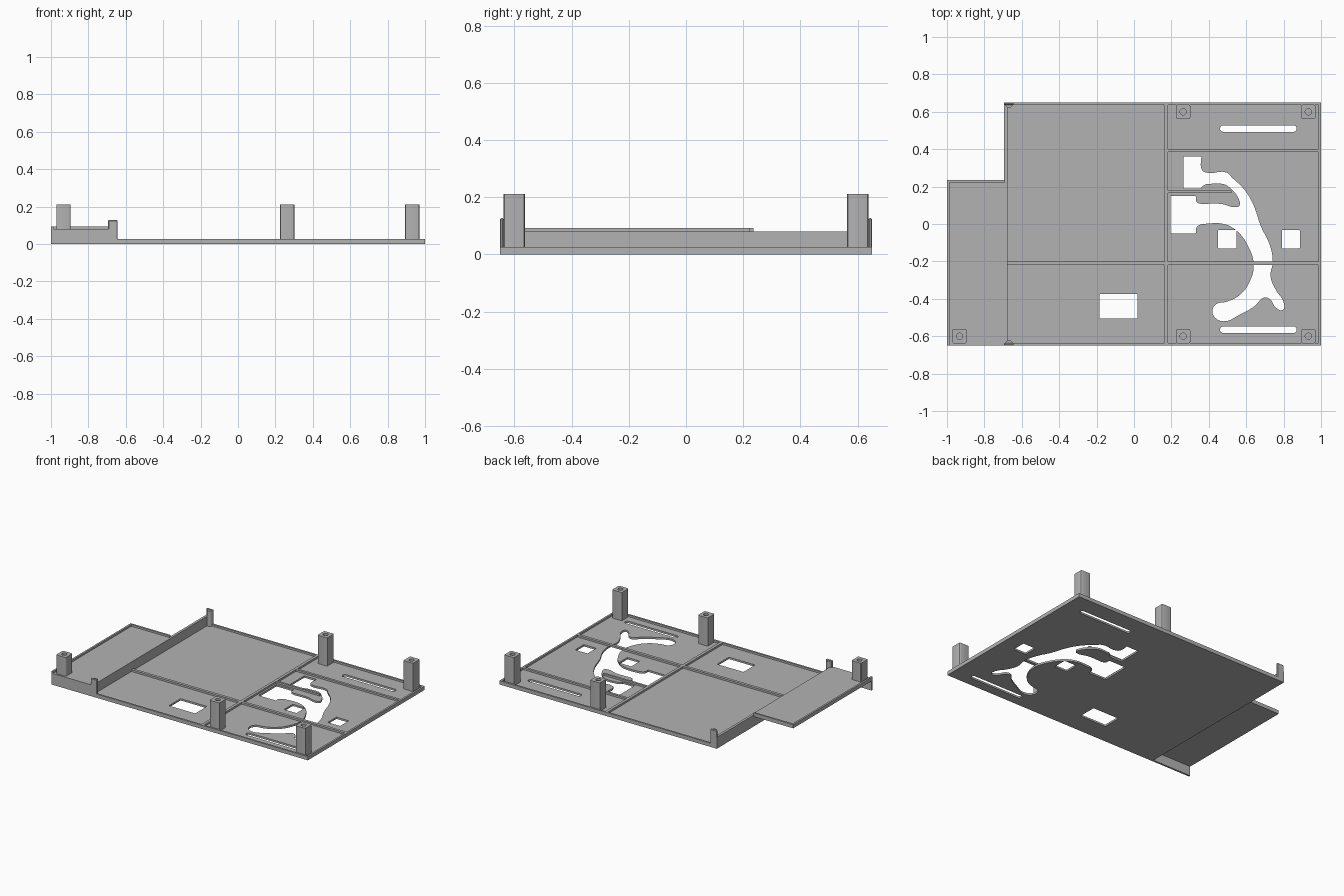
import bpy, bmesh, math

if "Cube" in bpy.data.objects:
    bpy.data.objects.remove(bpy.data.objects["Cube"], do_unlink=True)

# Single plain plastic colour
plastic = bpy.data.materials.new("grey_plastic")
plastic.use_nodes = True
GREY = (0.45, 0.45, 0.45, 1)
plastic.diffuse_color = GREY
plastic.node_tree.nodes["Principled BSDF"].inputs["Base Color"].default_value = GREY

# Shared dimensions
HALF_Y = 0.65         # half depth of the case
STEP_X = -0.69        # where the raised shelf meets the main floor
FLOOR = 0.013         # floor thickness
RIM = 0.026           # height of rims and ribs
SHELF = 0.08          # top of the raised shelf
THIN = 0.013          # wall thickness


def box(name, x0, x1, y0, y1, z0, z1):
    """Axis-aligned block given by its limits."""
    bm = bmesh.new()
    bmesh.ops.create_cube(bm, size=1)
    for v in bm.verts:
        v.co = (x1 if v.co.x > 0 else x0,
                y1 if v.co.y > 0 else y0,
                z1 if v.co.z > 0 else z0)
    mesh = bpy.data.meshes.new(name)
    bm.to_mesh(mesh)
    bm.free()
    mesh.materials.append(plastic)
    obj = bpy.data.objects.new(name, mesh)
    bpy.context.collection.objects.link(obj)
    return obj


def rounded_rect(x0, x1, y0, y1, radius, steps=6):
    """Outline of a rectangle with rounded corners, as sharp points."""
    points = []
    corners = [(x1, y1), (x0, y1), (x0, y0), (x1, y0)]
    for quarter, (cx, cy) in enumerate(corners):
        cx += radius if cx == x0 else -radius
        cy += radius if cy == y0 else -radius
        for i in range(steps + 1):
            a = math.pi / 2 * (quarter + i / steps)
            points.append((cx + radius * math.cos(a), cy + radius * math.sin(a)))
    return points


def slab(name, outlines, z0, z1):
    """Extruded flat shape; the first outline is the edge, the rest are holes.
    Each outline is a pair: points, and a set of points kept sharp (None = all)."""
    curve = bpy.data.curves.new(name, "CURVE")
    curve.dimensions = "2D"
    curve.fill_mode = "BOTH"
    curve.extrude = (z1 - z0) / 2
    curve.resolution_u = 5
    for points, sharp in outlines:
        spline = curve.splines.new("POLY" if sharp is None else "BEZIER")
        spline.use_cyclic_u = True
        if sharp is None:
            spline.points.add(len(points) - 1)
            for p, (x, y) in zip(spline.points, points):
                p.co = (x, y, 0, 1)
        else:
            spline.bezier_points.add(len(points) - 1)
            for p, xy in zip(spline.bezier_points, points):
                p.co = (*xy, 0)
                kind = "VECTOR" if xy in sharp else "AUTO"
                p.handle_left_type = p.handle_right_type = kind
    curve.materials.append(plastic)
    obj = bpy.data.objects.new(name, curve)
    bpy.context.collection.objects.link(obj)
    obj.location.z = (z0 + z1) / 2
    bpy.ops.object.select_all(action="DESELECT")
    obj.select_set(True)
    bpy.context.view_layer.objects.active = obj
    bpy.ops.object.convert(target="MESH")
    obj = bpy.context.object
    bm = bmesh.new()
    bm.from_mesh(obj.data)
    bmesh.ops.remove_doubles(bm, verts=bm.verts, dist=0.0002)
    bmesh.ops.recalc_face_normals(bm, faces=bm.faces)
    bm.to_mesh(obj.data)
    bm.free()
    bpy.ops.object.shade_smooth_by_angle(angle=math.radians(30))
    return obj


# Curved opening: two square pockets joined by a branching crescent
upper_pocket = [(.265, .19), (.265, .36), (.36, .36)]
upper_edge = [(.363, .29), (.385, .275), (.495, .275), (.527, .245), (.585, .19),
              (.635, .11), (.68, -.016), (.725, -.11), (.742, -.2), (.73, -.28),
              (.757, -.35), (.8, -.42), (.795, -.46), (.757, -.445), (.725, -.4),
              (.69, -.395), (.65, -.435), (.565, -.485), (.48, -.52), (.43, -.497),
              (.42, -.46), (.44, -.428), (.49, -.417), (.565, -.38), (.62, -.305),
              (.64, -.215), (.61, -.118), (.55, -.037), (.48, 0), (.36, 0),
              (.335, -.016)]
lower_pocket = [(.33, -.05), (.195, -.05), (.195, .15), (.33, .15)]
tongue = [(.335, .117), (.36, .107), (.47, .107), (.54, .09), (.565, .1),
          (.56, .133), (.52, .187), (.48, .213), (.385, .213), (.363, .198)]
mouth = [(.36, .19)]
opening = upper_pocket + upper_edge + lower_pocket + tongue + mouth
sharp_points = set(upper_pocket + lower_pocket + mouth + [(.36, 0), (.36, .107), (.385, .213)])

# Main floor with slots and windows
holes = [rounded_rect(.46, .87, y - .017, y + .017, .016) for y in (.51, -.565)]
holes += [rounded_rect(x, x + .097, -.13, -.033, .004) for x in (.45, .79)]
holes.append(rounded_rect(-.185, .02, -.505, -.375, .006))
edge = [(STEP_X, -HALF_Y), (1, -HALF_Y), (1, HALF_Y), (STEP_X, HALF_Y)]
slab("main_floor", [(edge, None), (opening, sharp_points)] + [(h, None) for h in holes], 0, FLOOR)

# Outer rims and inner ribs on the floor
box("left_rim", 1 - THIN, 1, -HALF_Y, HALF_Y, FLOOR, RIM)
for name, s in (("front_rim", -1), ("back_rim", 1)):
    y0, y1 = sorted((s * HALF_Y, s * (HALF_Y - THIN)))
    box(name, STEP_X, 1, y0, y1, FLOOR, RIM)
box("cross_rib", .162, .182, -HALF_Y, HALF_Y, FLOOR, RIM)
box("long_rib", STEP_X, 1, -.22, -.2, FLOOR, RIM)
box("back_rib", .18, 1, .385, .402, FLOOR, RIM)
box("tongue_rib", .18, .52, .165, .18, FLOOR, RIM)

# Raised shelf with its walls and lip
box("step_wall", STEP_X - .005, STEP_X + THIN, -HALF_Y, HALF_Y, 0, SHELF)
box("shelf_floor", -1, STEP_X, -HALF_Y, .235, SHELF - THIN, SHELF)
box("shelf_front_wall", -1, STEP_X, -HALF_Y, THIN - HALF_Y, 0, SHELF)
box("shelf_side_lip", -1, THIN - 1, -HALF_Y, .235, SHELF, SHELF + THIN)
box("shelf_back_lip", -1, STEP_X, .235 - THIN, .235, SHELF, SHELF + THIN)

# Corner clips with a rounded inner gusset
for name, s in (("front_clip", -1), ("back_clip", 1)):
    y0, y1 = sorted((s * HALF_Y, s * (HALF_Y - THIN)))
    clip = box(name, STEP_X - .005, -.643, y0, y1, 0, .127)
    bevel = clip.modifiers.new("soft_edges", "BEVEL")
    bevel.width = .004
    arc = [(-.668 + .02 * math.cos(a * math.pi / 8),
            s * (HALF_Y - THIN + .004 - .02 * math.sin(a * math.pi / 8))) for a in range(9)]
    slab(name + "_gusset", [(arc, None)], 0, .122)

# Screw posts with blind holes
posts = [("front_right_post", -.933, -1, SHELF), ("front_middle_post", .263, -1, FLOOR),
         ("front_left_post", .932, -1, FLOOR), ("back_middle_post", .263, 1, FLOOR),
         ("back_left_post", .932, 1, FLOOR)]
for name, x, s, base in posts:
    y = s * .6
    body = rounded_rect(x - .038, x + .038, y - .038, y + .038, .008, 3)
    bore = rounded_rect(x - .017, x + .017, y - .017, y + .017, .017)[::-1]
    slab(name, [(body, None), (bore, None)], base, .212)
